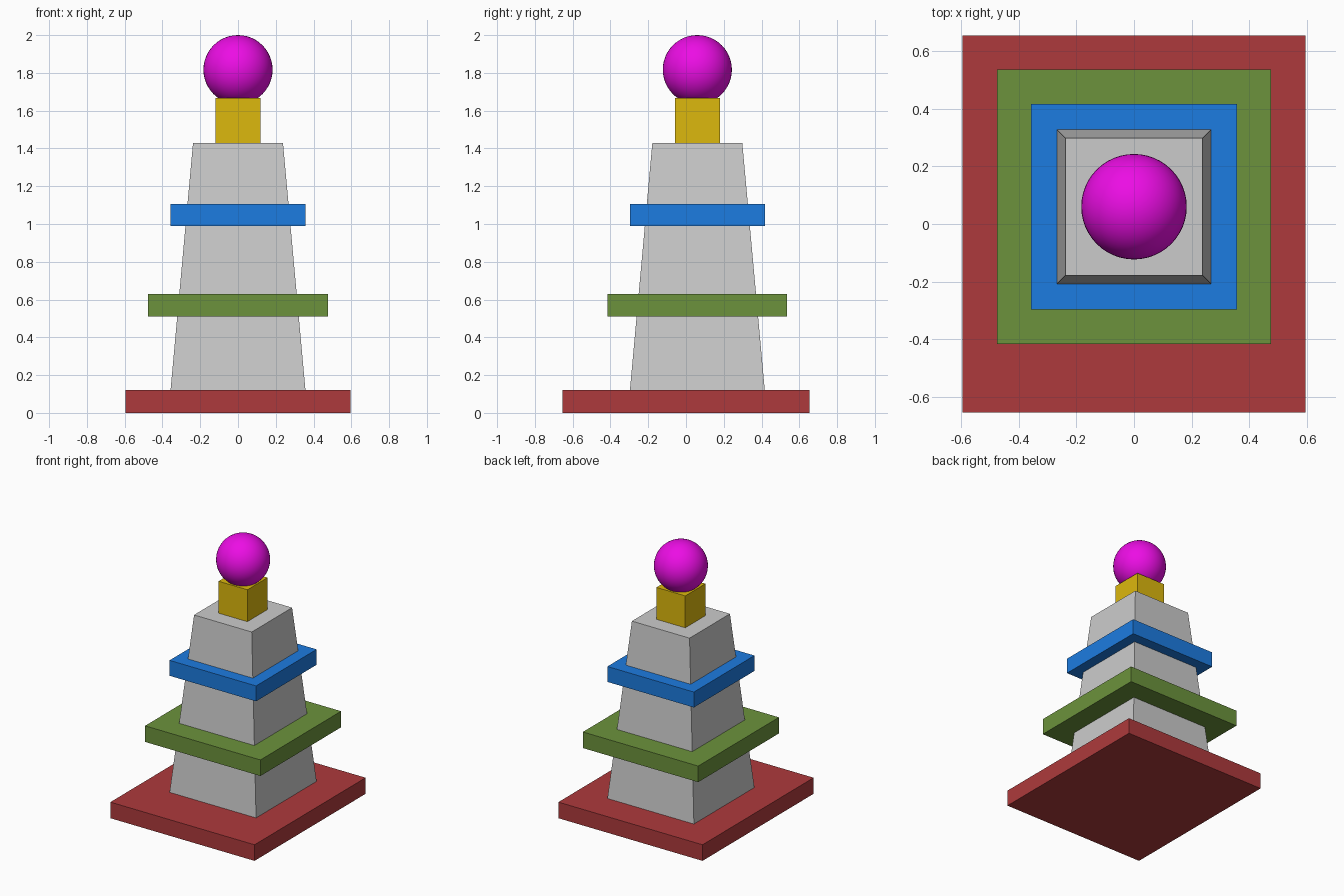
import bpy, bmesh

if "Cube" in bpy.data.objects:
    bpy.data.objects.remove(bpy.data.objects["Cube"])

CY = 0.06  # the tower sits slightly behind the centre of the base


def finish(bm, name, color=None):
    mesh = bpy.data.meshes.new(name)
    bm.to_mesh(mesh)
    bm.free()
    obj = bpy.data.objects.new(name, mesh)
    bpy.context.collection.objects.link(obj)
    if color:
        mat = bpy.data.materials.new(name + "_paint")
        mat.diffuse_color = (*color, 1)
        mat.use_nodes = True
        mat.node_tree.nodes["Principled BSDF"].inputs["Base Color"].default_value = mat.diffuse_color
        mesh.materials.append(mat)
    return obj


def block(name, hx, hy, z0, z1, cy=CY, color=None, taper=1.0):
    """Box from z0 to z1; the top face is scaled by taper."""
    bm = bmesh.new()
    bmesh.ops.create_cube(bm, size=2)
    for v in bm.verts:
        top = v.co.z > 0
        k = taper if top else 1.0
        v.co = (v.co.x * hx * k, v.co.y * hy * k + cy, z1 if top else z0)
    return finish(bm, name, color)


# Base slab
block("base", 0.595, 0.655, 0, 0.12, cy=0, color=(0.42, 0.042, 0.045))

# Tapered tower
block("tower", 0.357, 0.357, 0.12, 1.43, taper=2 / 3)

# Square platforms around the tower
block("lower_platform", 0.476, 0.476, 0.51, 0.63, color=(0.15, 0.29, 0.045))
block("upper_platform", 0.357, 0.357, 0.99, 1.105, color=(0.012, 0.2, 0.75))

# Lantern block
block("lantern", 0.119, 0.119, 1.43, 1.668, color=(0.72, 0.48, 0.004))

# Ball on top
bm = bmesh.new()
bmesh.ops.create_uvsphere(bm, u_segments=48, v_segments=24, radius=0.183)
bmesh.ops.translate(bm, verts=bm.verts, vec=(0, CY, 1.817))
for f in bm.faces:
    f.smooth = True
finish(bm, "ball", (0.84, 0.004, 0.78))
